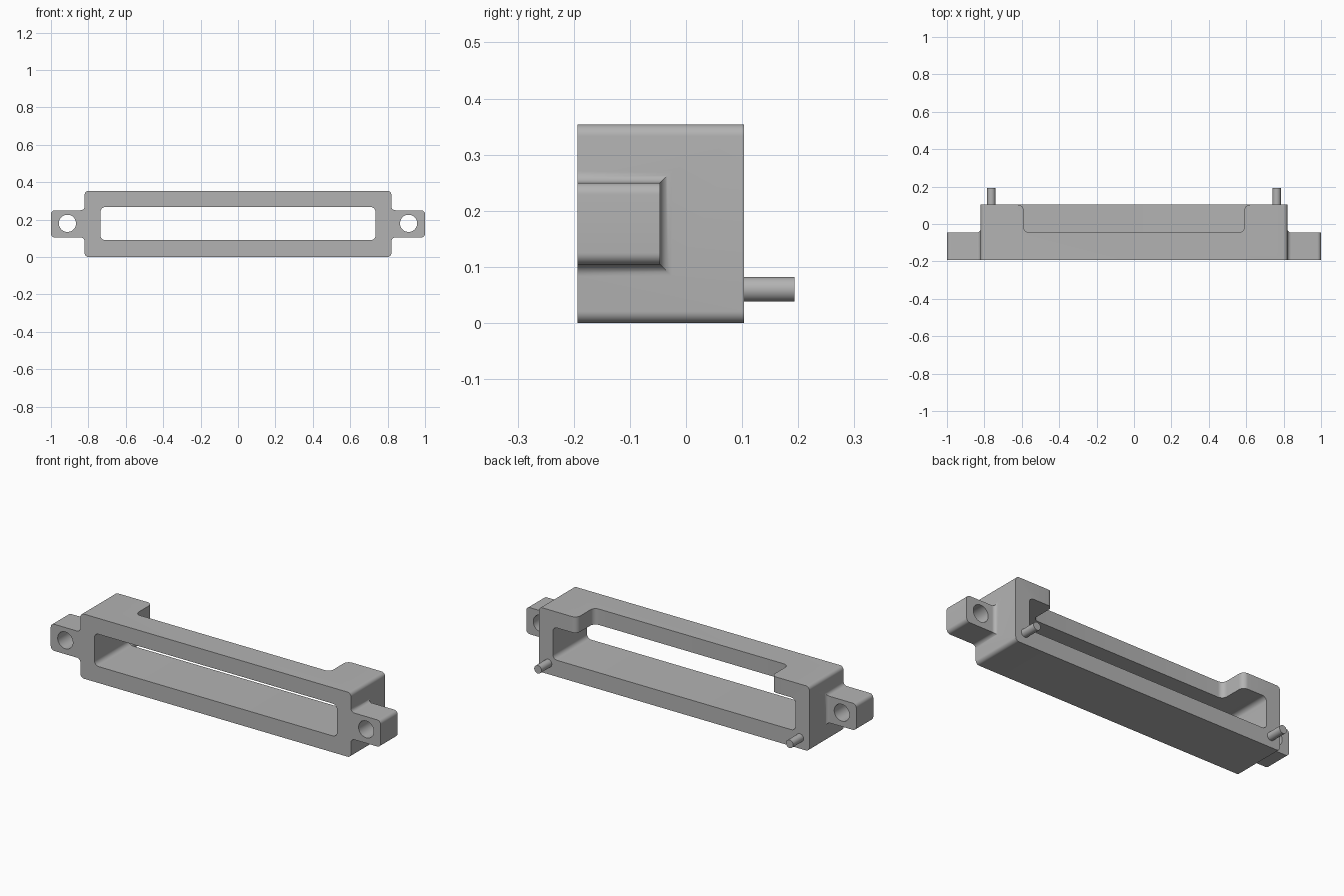
import bpy, bmesh, math
from mathutils import Vector

if "Cube" in bpy.data.objects:
    bpy.data.objects.remove(bpy.data.objects["Cube"], do_unlink=True)

FRONT, BACK, TOP = -0.193, 0.103, 0.354
EAR_BACK, EAR_Z, EAR_HALF = -0.046, 0.177, 0.073
WALL, R = 0.82, 0.021

grey = bpy.data.materials.new("mid grey")
grey.use_nodes = True
grey.diffuse_color = (0.45, 0.45, 0.45, 1)
grey.node_tree.nodes["Principled BSDF"].inputs["Base Color"].default_value = (0.45, 0.45, 0.45, 1)


def loft(name, rings):
    """Closed solid through a list of rings with equal point counts."""
    bm = bmesh.new()
    loops = [[bm.verts.new(p) for p in ring] for ring in rings]
    for a, b in zip(loops, loops[1:]):
        for i in range(len(a)):
            j = (i + 1) % len(a)
            bm.faces.new((a[i], a[j], b[j], b[i]))
    bm.faces.new(loops[0])
    bm.faces.new(loops[-1])
    bmesh.ops.recalc_face_normals(bm, faces=bm.faces)
    mesh = bpy.data.meshes.new(name)
    bm.to_mesh(mesh)
    bm.free()
    mesh.materials.append(grey)
    ob = bpy.data.objects.new(name, mesh)
    bpy.context.collection.objects.link(ob)
    return ob


def arc(cx, cy, r, start, end, steps=8):
    angles = [math.radians(start + (end - start) * i / steps) for i in range(steps + 1)]
    return [(cx + r * math.cos(a), cy + r * math.sin(a)) for a in angles]


def along_y(name, outline, y0, y1):
    return loft(name, [[(x, y, z) for x, z in outline] for y in (y0, y1)])


def rounded(x, z0, z1, r):
    return (arc(x - r, z1 - r, r, 90, 0) + arc(x - r, z0 + r, r, 0, -90)
            + arc(r - x, z0 + r, r, -90, -180) + arc(r - x, z1 - r, r, 180, 90))


def circle(x, z, r):
    return arc(x, z, r, 0, 360, 40)[:-1]


def combine(target, other, operation):
    other.hide_render = True
    mod = target.modifiers.new(operation.title(), 'BOOLEAN')
    mod.object, mod.operation, mod.solver = other, operation, 'EXACT'
    bpy.context.view_layer.objects.active = target
    bpy.ops.object.modifier_apply(modifier=mod.name)
    bpy.data.objects.remove(other, do_unlink=True)


def smooth(ob):
    bpy.ops.object.select_all(action='DESELECT')
    ob.select_set(True)
    bpy.context.view_layer.objects.active = ob
    bpy.ops.object.shade_smooth_by_angle(angle=math.radians(30))


# Hollow frame body with rounded long edges
body = along_y("frame_body", rounded(WALL, 0, TOP, R), FRONT, BACK)
combine(body, along_y("opening", rounded(0.735, 0.09, 0.267, 0.025), -0.4, 0.4), 'DIFFERENCE')

# Cut-out in the rear of the top wall, filleted at mouth and corners
half = arc(0.62, BACK - 0.03, 0.03, 90, 180) + arc(0.56, EAR_BACK + 0.03, 0.03, 0, -90)
half = [(0.62, 0.2)] + half
outline = half + [(-x, y) for x, y in reversed(half)]
combine(body, loft("cutout", [[(x, y, z) for x, y in outline] for z in (0.2, 0.5)]), 'DIFFERENCE')

# Mounting ears: flared at the wall, rounded at the tip, drilled through
for side in (1, -1):
    stations = [(WALL - 0.03, R, R)]
    stations += [(x, R - y, R - y) for x, y in arc(WALL + R, 0, R, 180, 90)]
    stations += [(x, y - R, 0) for x, y in arc(1 - R, 0, R, 90, 0)]
    rings = []
    for x, dz, dy in stations:
        h, b = EAR_HALF + dz, EAR_BACK + dy
        rings.append([(side * x, y, EAR_Z + z)
                      for y, z in ((FRONT, -h), (b, -h), (b, h), (FRONT, h))])
    ear = loft("ear", rings)
    combine(ear, along_y("bolt_hole", circle(side * 0.912, 0.18, 0.046), -0.4, 0.2), 'DIFFERENCE')
    combine(body, ear, 'UNION')
smooth(body)

# Locating pins on the rear face
for side, label in ((1, "left"), (-1, "right")):
    pin = along_y(label + "_locating_pin", circle(side * 0.763, 0.06, 0.022), BACK - 0.01, 0.193)
    smooth(pin)
